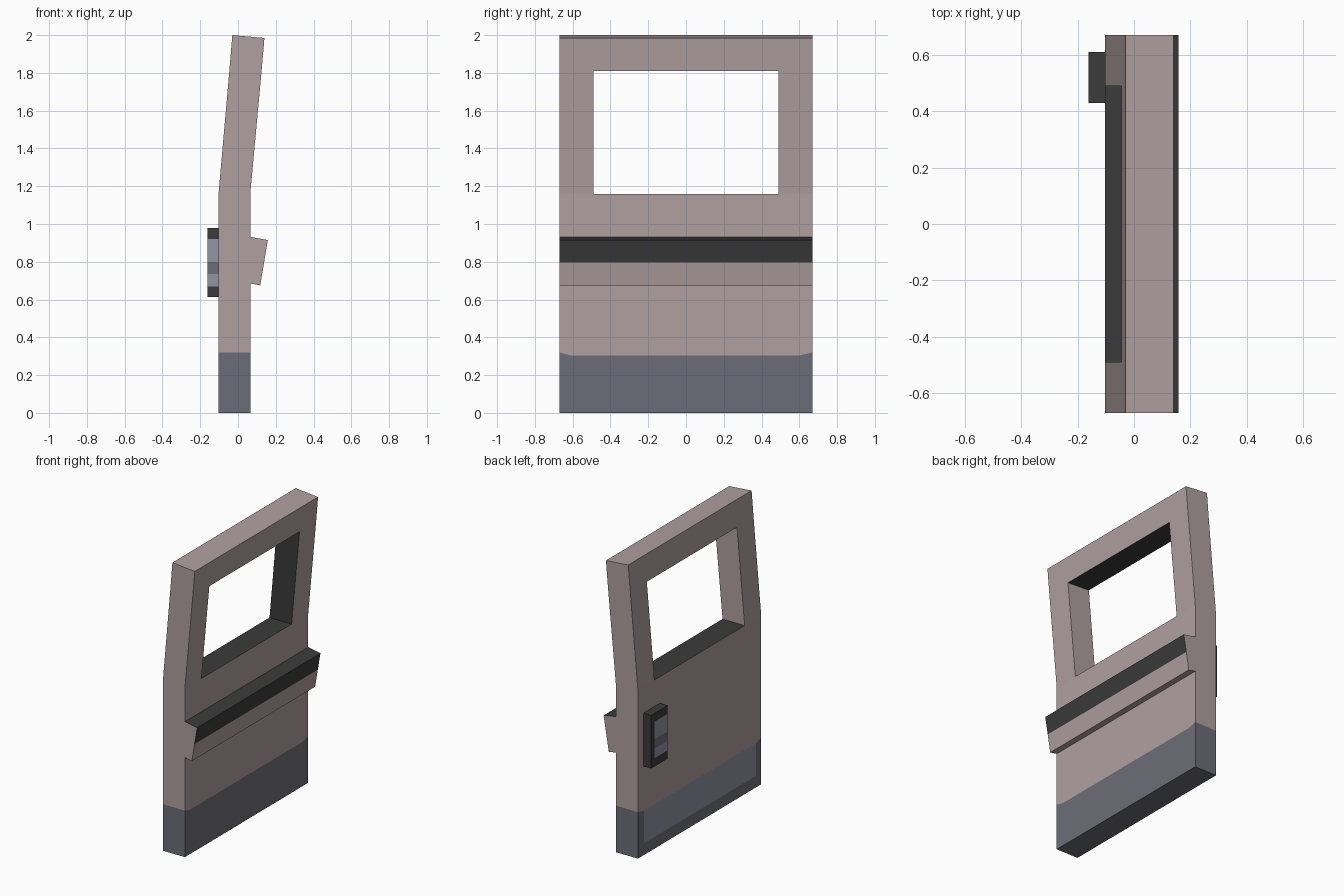
import bpy, bmesh

if "Cube" in bpy.data.objects:
    bpy.data.objects.remove(bpy.data.objects["Cube"])


def material(name, rgb):
    m = bpy.data.materials.new(name)
    m.diffuse_color = (*rgb, 1)
    m.use_nodes = True
    m.node_tree.nodes["Principled BSDF"].inputs["Base Color"].default_value = m.diffuse_color
    return m


MATS = [material("dusty_pink_paint", (0.43, 0.35, 0.35)),
        material("slate_paint", (0.152, 0.152, 0.19)),
        material("light_slate", (0.29, 0.30, 0.365)),
        material("black_trim", (0.043, 0.043, 0.043))]
PINK, SLATE, LIGHT, DARK = range(4)


def finish(name, bm):
    bmesh.ops.recalc_face_normals(bm, faces=bm.faces)
    me = bpy.data.meshes.new(name)
    bm.to_mesh(me)
    bm.free()
    for m in MATS:
        me.materials.append(m)
    ob = bpy.data.objects.new(name, me)
    bpy.context.collection.objects.link(ob)


# Door panel: a y/z grid of cells on both sides, with the window cell left open
YS = [-0.67, -0.615, -0.49, 0.49, 0.605, 0.67]
ZS = [0, 0.08, 0.305, 1.16, 1.82, 2.0]      # inner (-x) side heights
X_IN = [-0.103, -0.103, -0.103, -0.103, -0.045, -0.03]
X_OUT = [0.065, 0.065, 0.065, 0.065, 0.125, 0.14]
Z_OUT = [0, 0.08, 0.305, 1.16, 1.811, 1.985]  # the leaning frame is cut square

bm = bmesh.new()
grid = {}
for i, y in enumerate(YS):
    for j in range(len(ZS)):
        lift = 0.015 if j == 2 and i in (0, 5) else 0
        grid[i, j, 0] = bm.verts.new((X_IN[j], y, ZS[j] + lift))
        grid[i, j, 1] = bm.verts.new((X_OUT[j], y, Z_OUT[j] + lift))


def solid(i, j):
    return 0 <= i < 5 and 0 <= j < 5 and not (i == 2 and j == 3)


def quad(keys, mat):
    bm.faces.new([grid[k] for k in keys]).material_index = mat


for i in range(5):
    for j in range(5):
        if not solid(i, j):
            continue
        base = SLATE if j < 2 else PINK
        corners = [(i, j), (i + 1, j), (i + 1, j + 1), (i, j + 1)]
        for side in (0, 1):
            inset = side == 0 and j == 1 and 1 <= i <= 3   # light kick panel
            if side == 0 and j == 1 and 1 <= i <= 3:
                inset = True
            quad([(*c, side) for c in corners], LIGHT if inset else base)
        # walls wherever the neighbouring cell is empty
        for k, (di, dj) in enumerate([(0, -1), (1, 0), (0, 1), (-1, 0)]):
            if solid(i + di, j + dj):
                continue
            a, b = corners[k], corners[(k + 1) % 4]
            window = (i + di, j + dj) == (2, 3)
            # the reveal is dark except the jamb at the -y end
            mat = DARK if window and di != 1 else base
            quad([(*a, 0), (*b, 0), (*b, 1), (*a, 1)], mat)
finish("door_panel", bm)


# Outer rub rail: slanted profile along y, dark on top and upper outer face
def rail(name, profile, edge_mats, y0, y1):
    bm = bmesh.new()
    a = [bm.verts.new((x, y0, z)) for x, z in profile]
    b = [bm.verts.new((x, y1, z)) for x, z in profile]
    n = len(profile)
    for k in range(n):
        q = (k + 1) % n
        bm.faces.new((a[k], a[q], b[q], b[k])).material_index = edge_mats[k]
    bm.faces.new(a)
    bm.faces.new(b)
    finish(name, bm)


rail("rub_rail", [(0.065, 0.932), (0.158, 0.915), (0.138, 0.797),
                  (0.118, 0.675), (0.065, 0.685)],
     [DARK, DARK, PINK, PINK, PINK], -0.67, 0.67)

# Inner handle box: banded slate insets on the -x and -y faces
bm = bmesh.new()
bmesh.ops.create_cube(bm, size=1)
for v in bm.verts:
    v.co.x = -0.162 if v.co.x < 0 else -0.102
    v.co.y = 0.43 if v.co.y < 0 else 0.61
    v.co.z = 0.613 if v.co.z < 0 else 0.978
cuts = [((0, 0, z), (0, 0, 1)) for z in (0.67, 0.735, 0.8, 0.92)]
cuts.append(((0, 0.575, 0), (0, 1, 0)))
for co, no in cuts:
    bmesh.ops.bisect_plane(bm, geom=bm.verts[:] + bm.edges[:] + bm.faces[:],
                           plane_co=co, plane_no=no)
bm.normal_update()
for f in bm.faces:
    c, nrm = f.calc_center_median(), f.normal
    f.material_index = DARK
    if 0.67 < c.z < 0.92 and c.y < 0.575 and (nrm.x < -0.5 or nrm.y < -0.5):
        f.material_index = SLATE if 0.735 < c.z < 0.8 else LIGHT
finish("inner_handle", bm)
